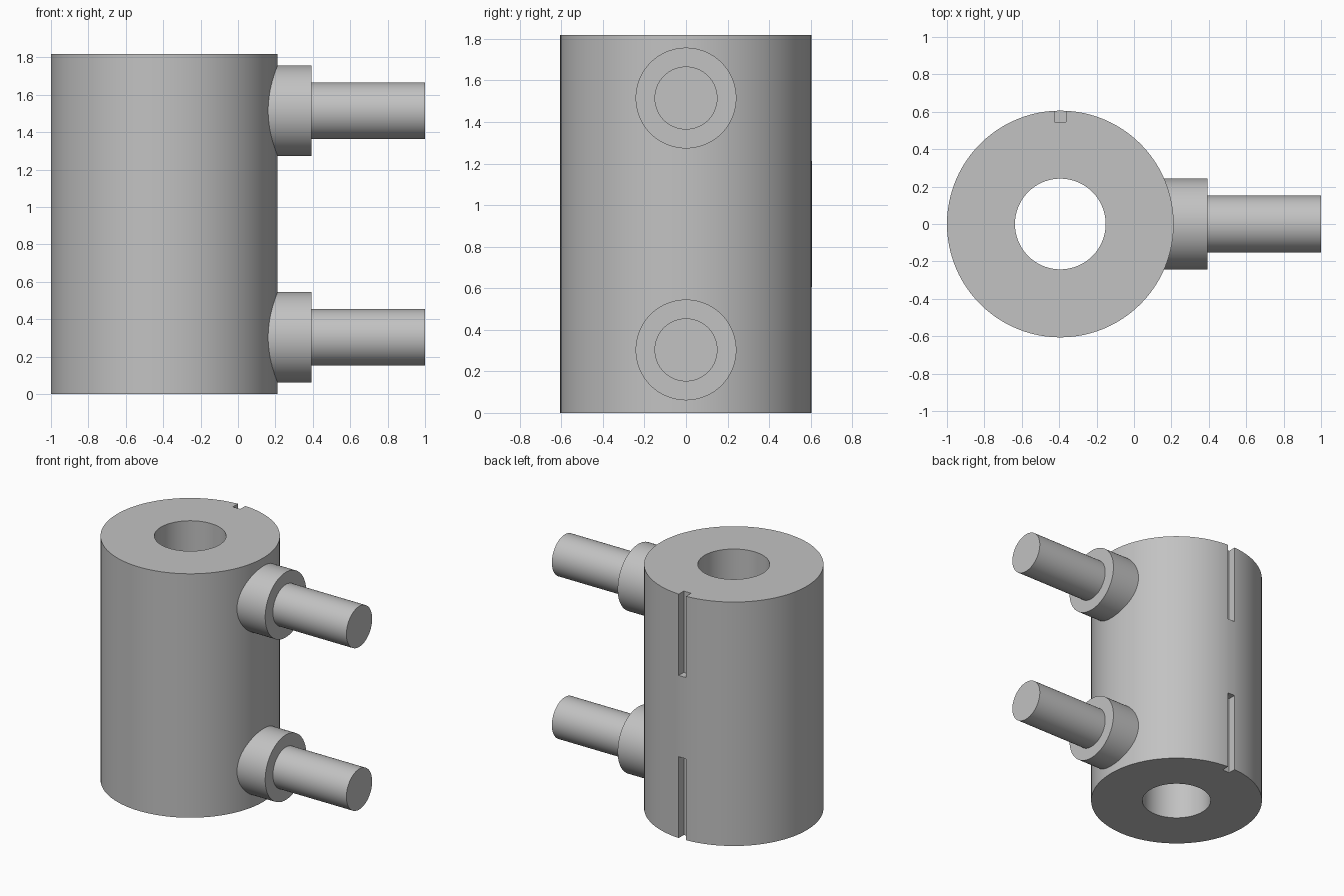
import bpy, bmesh, math
from mathutils import Matrix

if "Cube" in bpy.data.objects:
    bpy.data.objects.remove(bpy.data.objects["Cube"])

U = 2 / 33                      # design unit: whole model is 33 units long
CX = -1 + 10 * U                # sleeve axis
H = 30 * U                      # sleeve height
SEG = 96

grey = bpy.data.materials.new("light grey")
grey.diffuse_color = (0.54, 0.54, 0.54, 1)
grey.use_nodes = True
grey.node_tree.nodes["Principled BSDF"].inputs["Base Color"].default_value = grey.diffuse_color


def lathe(name, profile, matrix):
    """Revolve a closed (radius, height) profile about z, then place it."""
    bm = bmesh.new()
    rings = []
    for r, z in profile:
        if r == 0:
            rings.append([bm.verts.new((0, 0, z))] * SEG)
        else:
            rings.append([bm.verts.new((r * math.cos(a), r * math.sin(a), z))
                          for a in (2 * math.pi * i / SEG for i in range(SEG))])
    for k, a in enumerate(rings):
        b = rings[(k + 1) % len(rings)]
        if a[0] is a[1] and b[0] is b[1]:
            continue
        for i in range(SEG):
            j = (i + 1) % SEG
            bm.faces.new(list(dict.fromkeys((a[i], a[j], b[j], b[i]))))
    bmesh.ops.recalc_face_normals(bm, faces=bm.faces)
    bm.transform(matrix)
    me = bpy.data.meshes.new(name)
    bm.to_mesh(me)
    bm.free()
    me.materials.append(grey)
    ob = bpy.data.objects.new(name, me)
    bpy.context.collection.objects.link(ob)
    return ob


def activate(ob):
    bpy.ops.object.select_all(action='DESELECT')
    ob.select_set(True)
    bpy.context.view_layer.objects.active = ob


# Bored sleeve
sleeve = lathe("sleeve", [(4 * U, 0), (10 * U, 0), (10 * U, H), (4 * U, H)],
               Matrix.Translation((CX, 0, 0)))

# Keyway slots in the back, one from each end
for z0, z1 in ((-0.1, 10 * U), (20 * U, H + 0.1)):
    bpy.ops.mesh.primitive_cube_add(size=1, location=(CX, 9 * U + 0.1, (z0 + z1) / 2))
    cutter = bpy.context.object
    cutter.name = "slot_cutter"
    cutter.scale = (U, 0.2, z1 - z0)
    cutter.hide_render = True
    cutter.data.materials.append(grey)
    activate(sleeve)
    mod = sleeve.modifiers.new("slot", 'BOOLEAN')
    mod.operation = 'DIFFERENCE'
    mod.solver = 'EXACT'
    mod.object = cutter
    bpy.ops.object.modifier_apply(modifier=mod.name)
    bpy.data.objects.remove(cutter)

# Stepped side pegs: collar plus pin, collar seated in the sleeve wall
parts = [sleeve]
peg = [(0, 0.15), (4 * U, 0.15), (4 * U, CX + 13 * U),
       (2.5 * U, CX + 13 * U), (2.5 * U, 1), (0, 1)]
for name, z in (("lower_peg", 5 * U), ("upper_peg", 25 * U)):
    parts.append(lathe(name, peg, Matrix.Translation((0, 0, z))
                       @ Matrix.Rotation(math.pi / 2, 4, 'Y')))

for ob in parts:
    activate(ob)
    bpy.ops.object.shade_smooth_by_angle(angle=math.radians(30))
